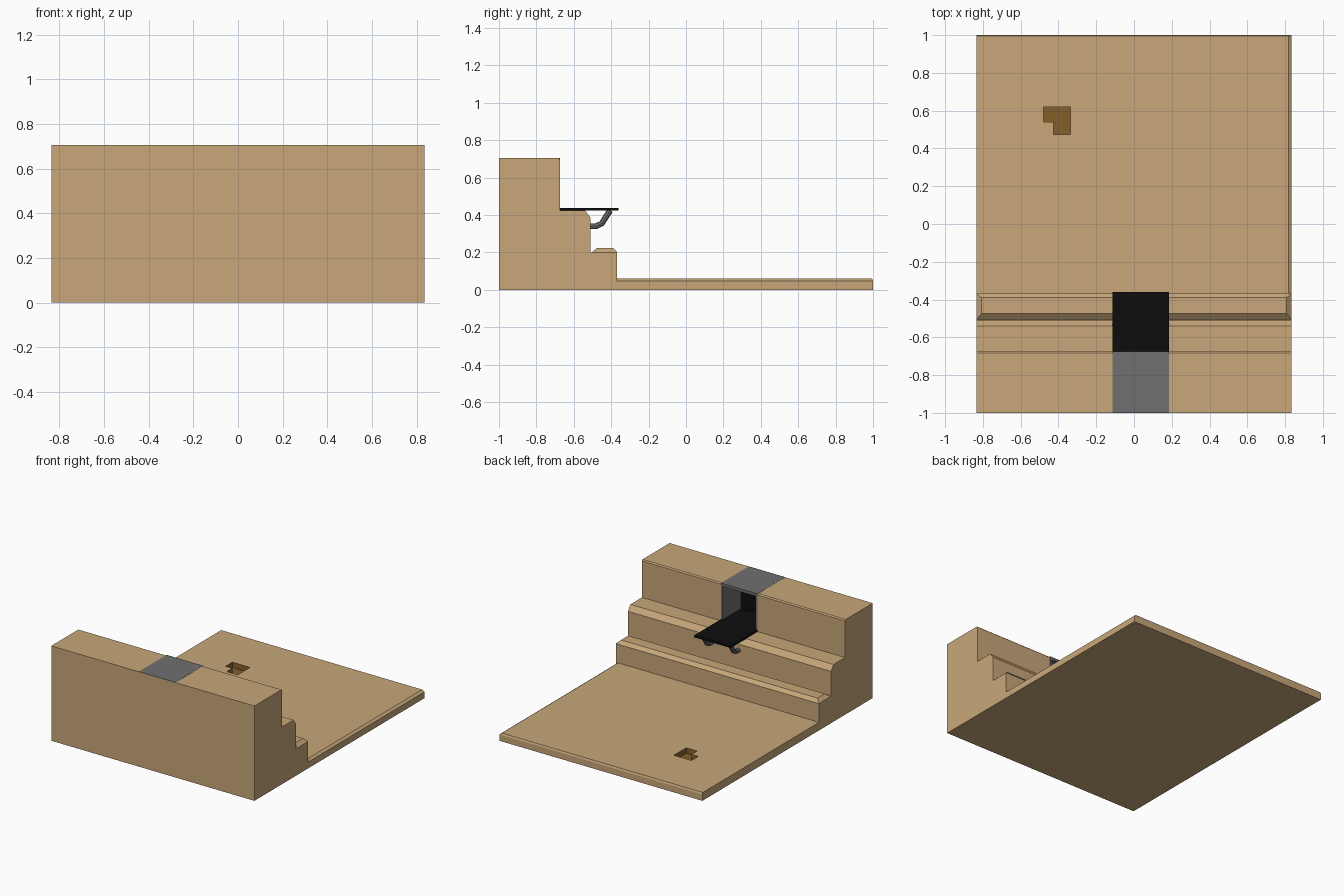
import bpy
import bmesh

if "Cube" in bpy.data.objects:
    bpy.data.objects.remove(bpy.data.objects["Cube"])


def material(name, r, g, b):
    m = bpy.data.materials.new(name)
    m.diffuse_color = (r, g, b, 1)
    m.use_nodes = True
    m.node_tree.nodes["Principled BSDF"].inputs["Base Color"].default_value = m.diffuse_color
    return m


TAN = material("tan", 0.58, 0.39, 0.195)
BROWN = material("brown", 0.235, 0.112, 0.023)
GREY = material("grey", 0.162, 0.162, 0.162)
BLACK = material("black", 0.004, 0.004, 0.004)


def loft(name, rings, mat):
    """Closed solid through rings of equal point count, capped at both ends."""
    bm = bmesh.new()
    vs = [[bm.verts.new(p) for p in ring] for ring in rings]
    n = len(vs[0])
    for a, b in zip(vs, vs[1:]):
        for i in range(n):
            j = (i + 1) % n
            bm.faces.new((a[i], a[j], b[j], b[i]))
    bm.faces.new(vs[0][::-1])
    bm.faces.new(vs[-1])
    bmesh.ops.recalc_face_normals(bm, faces=bm.faces)
    me = bpy.data.meshes.new(name)
    bm.to_mesh(me)
    bm.free()
    me.materials.append(mat)
    ob = bpy.data.objects.new(name, me)
    bpy.context.collection.objects.link(ob)
    return ob


def rect(x0, x1, y0, y1, z):
    return [(x0, y0, z), (x1, y0, z), (x1, y1, z), (x0, y1, z)]


def box(name, x0, x1, y0, y1, z0, z1, mat):
    return loft(name, [rect(x0, x1, y0, y1, z0), rect(x0, x1, y0, y1, z1)], mat)


def cut(target, cutter):
    m = target.modifiers.new("cut", 'BOOLEAN')
    m.object = cutter
    m.operation = 'DIFFERENCE'
    m.solver = 'EXACT'
    m.material_mode = 'TRANSFER'
    bpy.context.view_layer.objects.active = target
    bpy.ops.object.modifier_apply(modifier=m.name)
    bpy.data.objects.remove(cutter)


W = 0.835
L, R = -0.115, 0.185   # sides of the doorway bay

# Stepped wall, extruded from its side profile
side = [(-1, 0), (-0.37, 0), (-0.37, 0.2), (-0.51, 0.2), (-0.51, 0.385), (-0.54, 0.425),
        (-0.675, 0.425), (-0.675, 0.697), (-0.683, 0.705), (-1, 0.705)]
wall = loft("stepped_wall", [[(x, y, z) for y, z in side] for x in (-W, W)], TAN)
cut(wall, box("bay_cutter", L, R, -0.9, -0.6, 0.43, 0.75, BLACK))

# Chamfered cap on the lower step
loft("lower_step_cap", [rect(-W, W, -0.505, -0.367, 0.2),
                        rect(-W + 0.027, W - 0.027, -0.475, -0.39, 0.225)], TAN)

# Ground slab with chamfered edges and an L-shaped pocket
floor = loft("ground_slab", [rect(-W, W, -0.37, 1, 0), rect(-W, W, -0.37, 1, 0.047),
                             rect(-W, W - 0.018, -0.37, 0.995, 0.06)], TAN)
ell = [(-0.48, 0.62), (-0.48, 0.54), (-0.425, 0.54), (-0.425, 0.475),
       (-0.335, 0.475), (-0.335, 0.62)]
cut(floor, loft("pocket_cutter", [[(x, y, z) for x, y in ell] for z in (0.02, 0.1)], BROWN))

# Doorway bay: roof, side panels and dark back panel
box("bay_roof", L, R, -1, -0.674, 0.685, 0.706, GREY)
box("bay_side_left", L, L + 0.014, -0.9, -0.674, 0.43, 0.69, GREY)
box("bay_side_right", R - 0.014, R, -0.9, -0.674, 0.43, 0.69, GREY)
box("bay_back", L + 0.014, R - 0.014, -0.9, -0.89, 0.43, 0.69, BLACK)

# Cantilevered platform running out of the bay
box("platform", L, R, -0.89, -0.36, 0.423, 0.437, BLACK)

# Bent tube brackets under the platform
path = [(-0.515, 0.34), (-0.48, 0.34), (-0.45, 0.355), (-0.425, 0.395), (-0.405, 0.425)]
for label, x in (("left", -0.075), ("right", 0.145)):
    cu = bpy.data.curves.new("bracket_" + label, 'CURVE')
    cu.dimensions = '3D'
    cu.bevel_depth = 0.016
    cu.bevel_resolution = 2
    cu.use_fill_caps = True
    sp = cu.splines.new('POLY')
    sp.points.add(len(path) - 1)
    for p, (y, z) in zip(sp.points, path):
        p.co = (x, y, z, 1)
    sp.use_smooth = False
    cu.materials.append(GREY)
    bpy.context.collection.objects.link(bpy.data.objects.new("bracket_" + label, cu))
